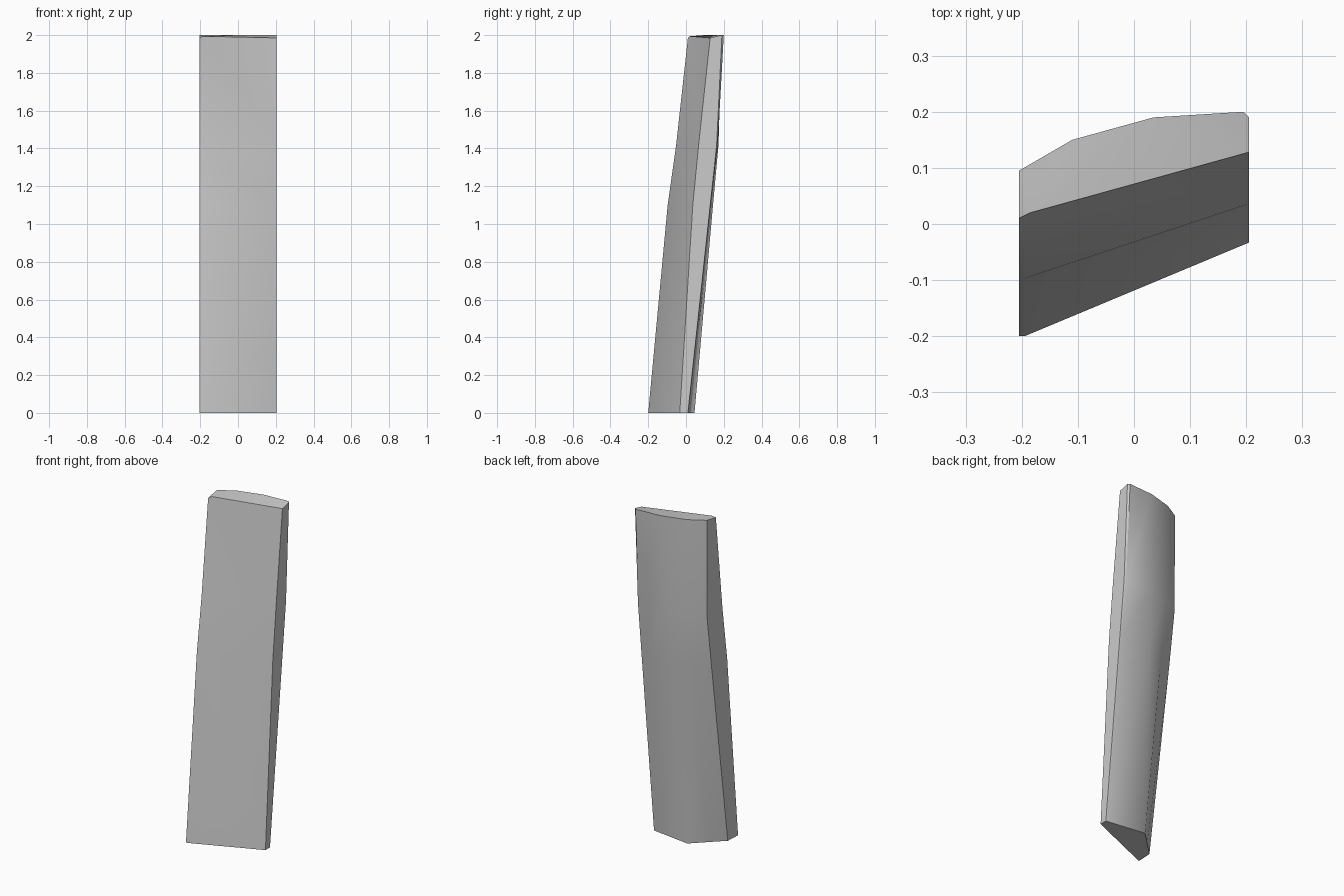
import bpy
import bmesh
import math

cube = bpy.data.objects.get("Cube")
if cube:
    bpy.data.objects.remove(cube, do_unlink=True)

# Plain grey material
grey = bpy.data.materials.new("plain grey")
grey.use_nodes = True
colour = (0.6, 0.6, 0.6, 1)
grey.diffuse_color = colour
grey.node_tree.nodes["Principled BSDF"].inputs["Base Color"].default_value = colour

# Cross-sections, each running: front left edge, front bevel, front right,
# back right, back right bevel, back crown, back shoulder, back left edge
sections = [
    (0.0, [(-.205, -.2), (-.195, -.2), (.205, -.033), (.205, .01),
           (.195, .012), (-.04, .045), (-.12, -.033), (-.2, -.11)]),
    (1.1, [(-.205, -.097), (-.195, -.097), (.205, .036), (.205, .128),
           (.195, .13), (.01, .143), (-.11, .095), (-.205, .05)]),
    (1.42, [(-.205, -.052), (-.198, -.051), (.205, .067), (.205, .162),
            (.195, .168), (.03, .172), (-.11, .138), (-.205, .094)]),
    (2.0, [(-.205, .01), (-.185, .02), (.205, .128), (.205, .19),
           (.195, .2), (.035, .19), (-.11, .15), (-.205, .095)]),
]

# Leaning slab lofted through the sections
bm = bmesh.new()
rings = [[bm.verts.new((x, y, z)) for x, y in pts] for z, pts in sections]
count = len(rings[0])
for low, high in zip(rings, rings[1:]):
    for i in range(count):
        j = (i + 1) % count
        bm.faces.new((low[i], low[j], high[j], high[i]))

# The top dips a little along the front edge
for v, drop in ((rings[-1][0], .015), (rings[-1][1], .006), (rings[-1][2], .015)):
    v.co.z -= drop

bm.faces.new(rings[-1])
bm.faces.new(rings[0][::-1])
bmesh.ops.triangulate(bm, faces=bm.faces[:])
bmesh.ops.recalc_face_normals(bm, faces=bm.faces[:])

mesh = bpy.data.meshes.new("leaning_slab")
bm.to_mesh(mesh)
bm.free()
mesh.materials.append(grey)
slab = bpy.data.objects.new("leaning_slab", mesh)
bpy.context.collection.objects.link(slab)

# Smooth back, crisp outer edges
bpy.ops.object.select_all(action="DESELECT")
slab.select_set(True)
bpy.context.view_layer.objects.active = slab
bpy.ops.object.shade_smooth_by_angle(angle=math.radians(30))
